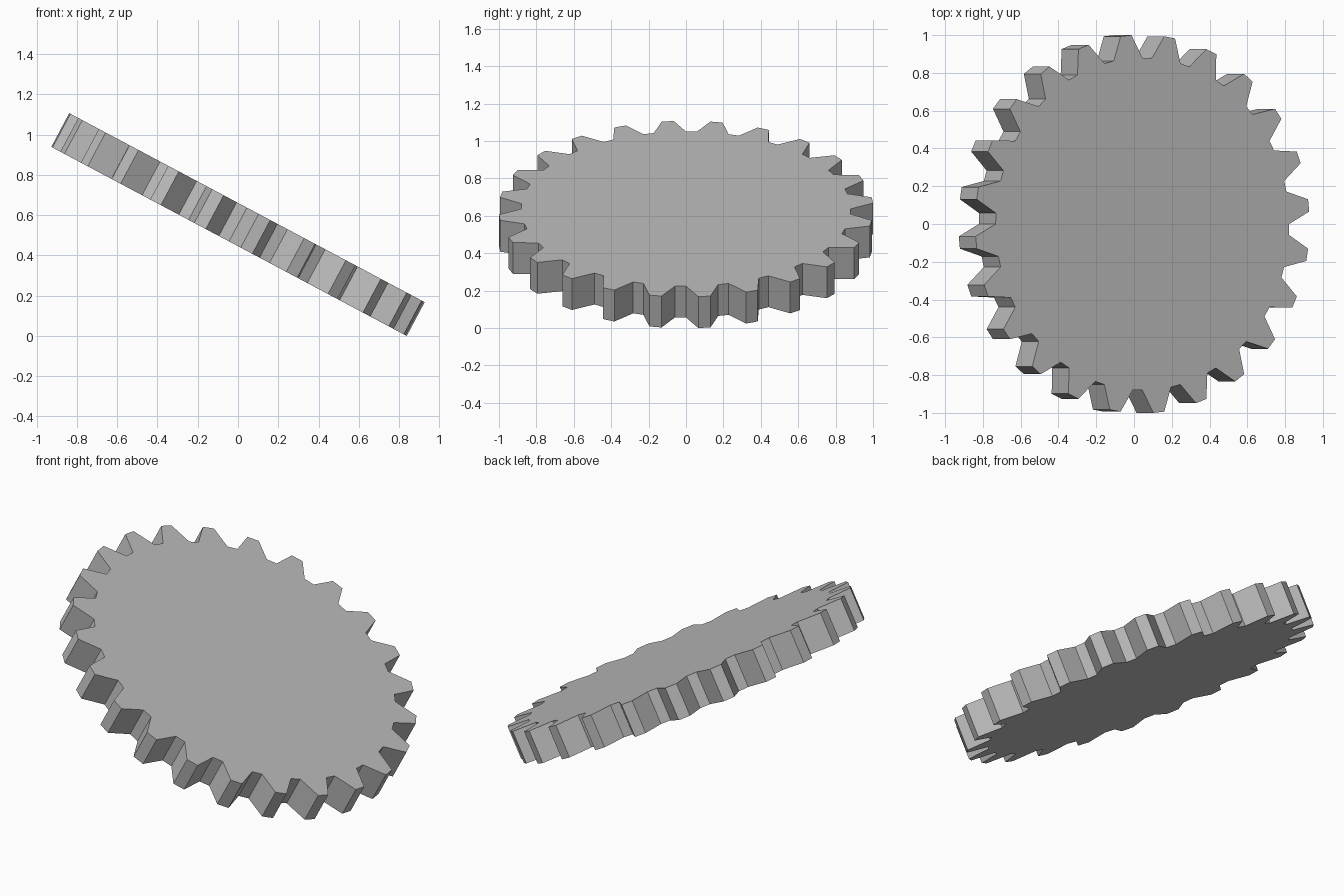
import bpy, bmesh
from math import sin, cos, tau, radians
from mathutils import Matrix

TEETH = 24
OUTER, ROOT = 1.002, 0.88
THICKNESS = 0.19
TILT = radians(28)

cube = bpy.data.objects.get("Cube")
if cube:
    bpy.data.objects.remove(cube, do_unlink=True)

# Plain grey metal
grey = bpy.data.materials.new("grey_metal")
grey.use_nodes = True
colour = (0.5, 0.5, 0.5, 1)
grey.diffuse_color = colour
grey.node_tree.nodes["Principled BSDF"].inputs["Base Color"].default_value = colour

# Tooth profile: each tooth has four equal steps, root, tip, tip, root
bm = bmesh.new()
radii = (ROOT, OUTER, OUTER, ROOT)
steps = TEETH * len(radii)
outline = []
for i in range(steps):
    r, a = radii[i % len(radii)], tau * i / steps
    outline.append(bm.verts.new((r * cos(a), r * sin(a), -THICKNESS / 2)))
face = bm.faces.new(outline)

# Thicken into a solid disc
result = bmesh.ops.extrude_face_region(bm, geom=[face], use_keep_orig=True)
top = [v for v in result["geom"] if isinstance(v, bmesh.types.BMVert)]
bmesh.ops.translate(bm, verts=top, vec=(0, 0, THICKNESS))
bmesh.ops.recalc_face_normals(bm, faces=bm.faces)

# Lean the gear over and rest its lowest tooth on the ground
bm.transform(Matrix.Rotation(TILT, 4, 'Y'))
lowest = min(v.co.z for v in bm.verts)
bm.transform(Matrix.Translation((0, 0, -lowest)))

mesh = bpy.data.meshes.new("gear_wheel")
bm.to_mesh(mesh)
bm.free()
mesh.materials.append(grey)
gear = bpy.data.objects.new("gear_wheel", mesh)
bpy.context.collection.objects.link(gear)
